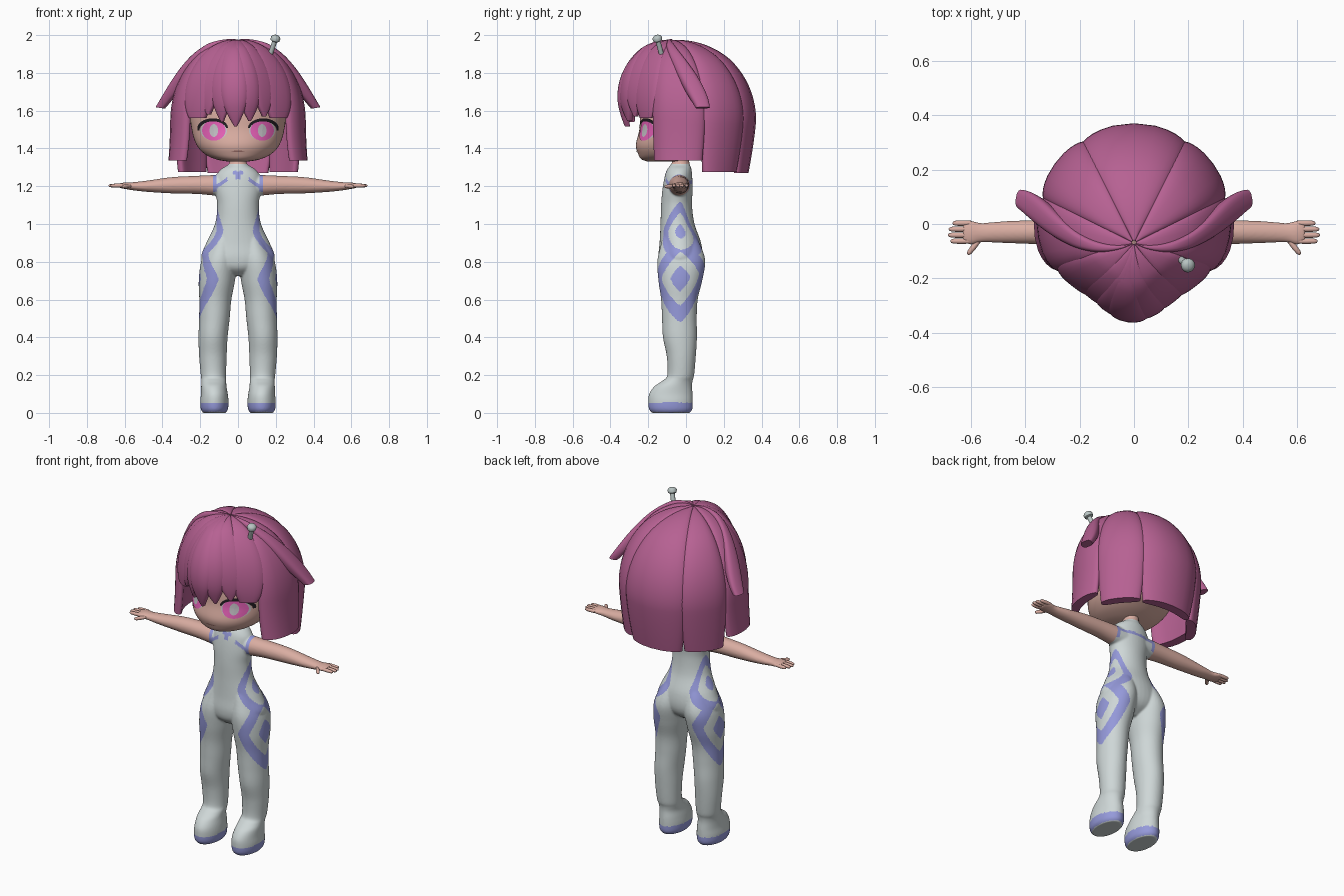
import bpy, bmesh, math
from math import sin, cos, pi, radians
from mathutils import Vector
from mathutils.bvhtree import BVHTree

cube = bpy.data.objects.get("Cube")
if cube:
    bpy.data.objects.remove(cube, do_unlink=True)


def material(name, r, g, b):
    m = bpy.data.materials.new(name)
    m.use_nodes = True
    m.diffuse_color = (r, g, b, 1)
    node = m.node_tree.nodes["Principled BSDF"]
    node.inputs["Base Color"].default_value = (r, g, b, 1)
    node.inputs["Roughness"].default_value = 0.7
    return m


HAIR = material("hair_pink", 0.47, 0.12, 0.29)
SKIN = material("skin", 0.70, 0.42, 0.36)
SUIT = material("suit_grey", 0.62, 0.68, 0.68)
TRIM = material("trim_violet", 0.30, 0.32, 0.70)
IRIS = material("iris_pink", 0.80, 0.12, 0.48)
PALE = material("eye_pale", 0.56, 0.54, 0.57)
DARK = material("lash_dark", 0.015, 0.012, 0.015)
LIPS = material("lip_brown", 0.36, 0.17, 0.15)
METAL = material("pin_metal", 0.48, 0.55, 0.54)


def finish(name, bm, *mats, normals=True):
    if normals:
        bmesh.ops.recalc_face_normals(bm, faces=bm.faces[:])
    me = bpy.data.meshes.new(name)
    bm.to_mesh(me)
    bm.free()
    return place(bpy.data.objects.new(name, me), mats)


def place(ob, mats):
    for m in mats:
        ob.data.materials.append(m)
    for p in ob.data.polygons:
        p.use_smooth = True
    ob.data.set_sharp_from_angle(angle=radians(50))
    if not ob.users_collection:
        bpy.context.collection.objects.link(ob)
    return ob


def loft(bm, rings):
    """Skin closed rings of points and cap both ends."""
    vs = [[bm.verts.new(p) for p in ring] for ring in rings]
    n = len(vs[0])
    for a, b in zip(vs, vs[1:]):
        for i in range(n):
            j = (i + 1) % n
            bm.faces.new((a[i], a[j], b[j], b[i]))
    bm.faces.new(vs[0][::-1])
    bm.faces.new(vs[-1])


def spline(rows, n=6):
    """Catmull-Rom interpolation of table rows."""
    out = []
    for i in range(len(rows) - 1):
        quad = [rows[max(i - 1, 0)], rows[i], rows[i + 1], rows[min(i + 2, len(rows) - 1)]]
        for k in range(n):
            t = k / n
            out.append([b + t * (c - a) / 2 + t * t * (a - 2.5 * b + 2 * c - d / 2)
                        + t ** 3 * (1.5 * (b - c) + (d - a) / 2) for a, b, c, d in zip(*quad)])
    return out + [list(rows[-1])]


def ellipse(u, v, ru, rv, n=40):
    return [(u + ru * cos(2 * pi * i / n), v + rv * sin(2 * pi * i / n)) for i in range(n)]


def tube(bm, a, b, radii, n=14):
    """Round bar from a to b with (fraction, radius) stations."""
    a, b = Vector(a), Vector(b)
    side = (b - a).orthogonal().normalized()
    up = (b - a).normalized().cross(side)
    loft(bm, [[a.lerp(b, f) + side * u + up * v for u, v in ellipse(0, 0, r, r, n)]
              for f, r in radii])


# Body: torso, legs and arms fused into one skin
TORSO = [(.725, .05, -.04, .05), (.765, .15, -.035, .1), (.82, .195, -.03, .117),
         (.90, .168, -.03, .11), (1.0, .122, -.045, .09), (1.1, .11, -.05, .082),
         (1.18, .122, -.045, .08), (1.25, .118, -.04, .073), (1.29, .09, -.035, .064),
         (1.315, .052, -.03, .05), (1.34, .043, -.028, .045), (1.42, .042, -.028, .045)]
LEG = [(0, .125, .06, -.08, .1), (.02, .125, .072, -.081, .115), (.06, .125, .075, -.082, .118),
       (.10, .125, .071, -.08, .115), (.14, .128, .067, -.068, .1), (.17, .128, .066, -.045, .08),
       (.20, .13, .067, -.028, .071), (.30, .133, .073, -.025, .077),
       (.40, .132, .077, -.032, .09), (.50, .125, .081, -.035, .092), (.60, .12, .085, -.035, .097),
       (.70, .112, .096, -.03, .116), (.80, .10, .095, -.025, .127), (.88, .085, .075, -.028, .108),
       (.96, .065, .05, -.04, .075), (1.02, .05, .03, -.045, .04)]
ARM = [(.06, -.035, .06, 1.2, .058), (.13, -.035, .055, 1.205, .054), (.22, -.033, .05, 1.207, .048),
       (.35, -.03, .045, 1.205, .043), (.48, -.03, .04, 1.2, .03), (.56, -.032, .036, 1.2, .021),
       (.60, -.032, .044, 1.203, .017), (.63, -.032, .036, 1.203, .011)]
bm = bmesh.new()
loft(bm, [[(x, y, z) for x, y in ellipse(0, yc, rx, ry)] for z, rx, yc, ry in spline(TORSO)])
for s in (1, -1):
    loft(bm, [[(s * x, y, z) for x, y in ellipse(xc, yc, rx, ry)] for z, xc, rx, yc, ry in spline(LEG)])
    loft(bm, [[(s * x, y, z) for y, z in ellipse(yc, zc, ry, rz)] for x, yc, ry, zc, rz in spline(ARM)])
body = finish("body", bm)
remesh = body.modifiers.new("fuse", "REMESH")
remesh.mode = "VOXEL"
remesh.voxel_size = 0.005
relax = body.modifiers.new("relax", "SMOOTH")
relax.iterations = 9
fused = bpy.data.meshes.new_from_object(body.evaluated_get(bpy.context.evaluated_depsgraph_get()))
body.modifiers.clear()
body.data = fused
fused.materials.clear()
place(body, (SUIT, TRIM, SKIN))


def diamond(ang, z, mid, half, reach, p):
    return ((abs(ang) / reach) ** p + (abs(z - mid) / half) ** p) ** (1 / p)


def suit_index(c, n):
    x, y, z = abs(c.x), c.y, c.z
    if z > 1.318 or (x > .131 and z > 1.1):
        return 2
    if z < .055:
        return 1 if n.z > -.7 else 0
    if z > 1.15:
        armhole = x > .114 and z > 1.17
        back_strap = y > 0 and 1.212 < z < 1.23
        front_strap = y < -.05 and x > .055 and abs(z - 1.2 - .7 * (.11 - x)) < .011
        collar = y < -.04 and 1.235 < z < 1.28 and x < (.028 if z > 1.262 else .011)
        return int(armhole or back_strap or front_strap or collar)
    # Two stacked diamonds on each hip, drawn together towards the back
    ang = math.degrees(math.atan2(y + .03, x - .05))
    pull = .035 * min(1, max(0, ang) / 70)
    upper = diamond(ang, z, .962 - pull, .157, 80 if ang > 0 else 72, 1.4)
    lower = diamond(ang, z, .71 + pull, .23, 66, 1.2)
    if upper < .25 or lower < .3:
        return 1
    return int(min(upper, lower) < 1 and upper >= .62 and lower >= .62)


for p in fused.polygons:
    p.material_index = suit_index(p.center, p.normal)

# Fingers and thumbs
bm = bmesh.new()
ROUND = [(0, .009), (.5, .0105), (.85, .009), (.96, .006), (1, .002)]
for s in (1, -1):
    for k, length in enumerate((.668, .682, .685, .676)):
        y = .003 - .022 * k
        tube(bm, (s * .60, y, 1.204), (s * length, y, 1.203), ROUND)
    tube(bm, (s * .572, -.062, 1.2), (s * .612, -.112, 1.198), ROUND)
finish("fingers", bm, SKIN)

# Head
HEAD = [(1.33, .05, -.13, .07), (1.342, .115, -.115, .12), (1.37, .175, -.085, .168),
        (1.42, .22, -.05, .215), (1.5, .245, -.02, .227), (1.6, .252, 0, .24),
        (1.72, .22, .01, .22), (1.83, .15, .0, .15), (1.89, .04, 0, .04)]
bm = bmesh.new()
loft(bm, [[(x, y, z) for x, y in ellipse(0, yc, rx, ry, 56)] for z, rx, yc, ry in spline(HEAD)])
bmesh.ops.recalc_face_normals(bm, faces=bm.faces[:])
face_tree = BVHTree.FromBMesh(bm)
finish("head", bm, SKIN)


# Eyes and mouth: thin plates laid on the face
def plate(name, mat, cx, cz, rx, rz, lift, inner=.01, outer=1.0, start=0, end=360):
    bm = bmesh.new()
    steps, bands, grid = 36, 4, []
    for i in range(steps + 1):
        f = i / steps
        a = radians(start + (end - start) * f)
        rim = outer if end - start == 360 else inner + (outer - inner) * (.4 + .6 * sin(pi * f))
        row = []
        for k in range(bands + 1):
            r = inner + (rim - inner) * k / bands
            x = cx + math.copysign(1, cx) * rx * r * cos(a)
            z = cz + rz * r * sin(a)
            hit = face_tree.ray_cast(Vector((x, -1, z)), Vector((0, 1, 0)))[0]
            row.append(bm.verts.new((x, hit.y - lift, z)))
        grid.append(row)
    for a, b in zip(grid, grid[1:]):
        for k in range(bands):
            bm.faces.new((a[k], a[k + 1], b[k + 1], b[k]))
    bm.normal_update()
    for f in bm.faces:
        if f.normal.y > 0:
            f.normal_flip()
    finish(name, bm, mat, normals=False)


for s, side in ((1, "left"), (-1, "right")):
    x, z = s * .128, 1.495
    plate(side + "_eye_white", PALE, x, z, .070, .053, .002)
    plate(side + "_iris", IRIS, x, z, .062, .054, .004)
    plate(side + "_pupil", PALE, x, z, .023, .034, .006)
    plate(side + "_upper_lash", DARK, x + s * .004, z, .078, .052, .007, .93, 1.24, 0, 165)
plate("mouth", LIPS, 0, 1.385, .034, .0035, .003)


# Hair: thick locks laid over a dome from the crown
def lock(bm, az, half, tip, taper=.12, swirl=0, lift=0, flare=0, thick=.03, flip=False):
    rings, steps, n = [], 30, 28
    for i in range(steps + 1):
        t = .01 + .99 * i / steps
        end = max(0, (t - .5) / .5) ** 2.5
        width = half * (1 - taper * end)
        bulge = thick * min(1, .4 + 2 * t) * (1 - .6 * taper * end)
        ring = []
        for k in range(n):
            phi = 2 * pi * k / n
            across = math.copysign(abs(cos(phi)) ** .7, cos(phi))
            out = bulge * math.copysign(abs(sin(phi)) ** .7, sin(phi))
            a = radians(az - swirl * (1 - t) ** 1.6 + width * across)
            front, back = min(sin(a), 0), max(sin(a), 0)
            height = .41 + .08 * front
            mid = 1.962 - height
            arc, fall = .5, 0
            if tip >= mid:
                theta = t * math.acos((tip - mid) / height)
            else:
                d = t * (arc + mid - tip)
                theta = min(1, d / arc) * pi / 2
                fall = max(0, d - arc)
            # The dome is slimmer at the temples
            temple = .035 * sin(2 * a) ** 2 if front else 0
            r = (.316 + .095 * back + .055 * front - temple) * sin(theta)
            r *= 1 - .1 * abs(sin(a)) * (fall / .3) ** 1.3
            r += (out + lift * min(1, 3 * t)) * sin(theta) + flare * end
            x = r * cos(a) * (-1 if flip else 1)
            ring.append((x, -.07 + r * sin(a), mid + height * cos(theta) + out * cos(theta) - fall))
        rings.append(ring)
    loft(bm, rings)


bm = bmesh.new()
lock(bm, 90, 29, 1.27)
for flip in (False, True):
    lock(bm, 45, 20, 1.275, flip=flip)
    lock(bm, 3, 25, 1.335, flare=.018, flip=flip)
finish("back_and_side_hair", bm, HAIR)

bm = bmesh.new()
for flip in (False, True):
    lock(bm, -34, 23, 1.56, .55, flip=flip)
lock(bm, -55, 20, 1.57, .9, swirl=16)
lock(bm, -75, 19, 1.545, .92, swirl=20, lift=.006, flare=-.02)
lock(bm, -93, 19, 1.515, .92, swirl=14, lift=.012, flare=-.025)
lock(bm, -111, 18, 1.54, .92, swirl=-8, lift=.006, flare=-.02)
lock(bm, -130, 19, 1.58, .9, swirl=-14)
finish("fringe", bm, HAIR)

bm = bmesh.new()
for flip in (False, True):
    lock(bm, 21, 9, 1.615, .5, swirl=46, lift=.02, flare=.075, thick=.036, flip=flip)
finish("side_tufts", bm, HAIR)

# Hair pin
bm = bmesh.new()
tube(bm, (.165, -.125, 1.88), (.197, -.15, 1.975), [(0, .013), (1, .013)])
tube(bm, (.194, -.148, 1.966), (.203, -.156, 1.999),
     [(0, .014), (.15, .024), (.6, .026), (.85, .02), (1, .01)], 20)
finish("hair_pin", bm, METAL)
